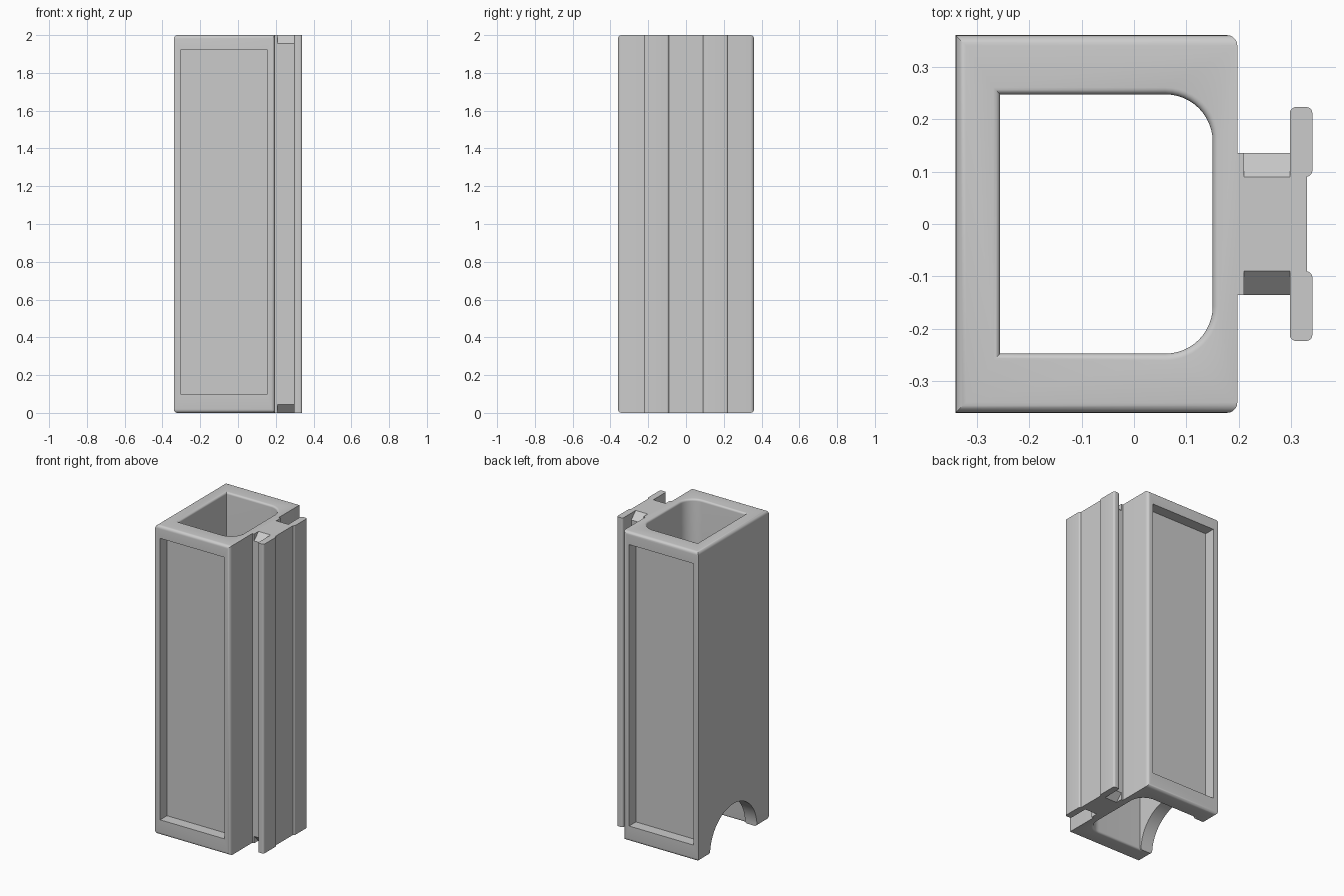
import bpy, bmesh, math
from mathutils import Vector

if "Cube" in bpy.data.objects:
    bpy.data.objects.remove(bpy.data.objects["Cube"])

H = 2.0
grey = bpy.data.materials.new("plain grey")
grey.use_nodes = True
grey.diffuse_color = (0.6, 0.6, 0.6, 1)
grey.node_tree.nodes["Principled BSDF"].inputs["Base Color"].default_value = (0.6, 0.6, 0.6, 1)


def finish(bm, name):
    bmesh.ops.recalc_face_normals(bm, faces=bm.faces)
    mesh = bpy.data.meshes.new(name)
    bm.to_mesh(mesh)
    bm.free()
    mesh.materials.append(grey)
    obj = bpy.data.objects.new(name, mesh)
    bpy.context.collection.objects.link(obj)
    return obj


def box(name, lo, hi, round_edge=None, radius=0.0):
    """Box between two corners; edges chosen by round_edge(a, b) are rounded."""
    lo, hi = Vector(lo), Vector(hi)
    bm = bmesh.new()
    bmesh.ops.create_cube(bm, size=1)
    for v in bm.verts:
        v.co = (lo + hi) / 2 + v.co * (hi - lo)
    if round_edge:
        edges = [e for e in bm.edges if round_edge(e.verts[0].co, e.verts[1].co)]
        bmesh.ops.bevel(bm, geom=edges, offset=radius, segments=5, profile=0.5, affect='EDGES')
    return finish(bm, name)


def loft(name, rings):
    """Closed solid through rings that all have the same point count."""
    bm = bmesh.new()
    loops = [[bm.verts.new(p) for p in ring] for ring in rings]
    n = len(loops[0])
    for a, b in zip(loops, loops[1:]):
        for i in range(n):
            j = (i + 1) % n
            bm.faces.new((a[i], a[j], b[j], b[i]))
    bm.faces.new(loops[0])
    bm.faces.new(loops[-1])
    return finish(bm, name)


def cut(target, cutter):
    mod = target.modifiers.new("cut", 'BOOLEAN')
    mod.operation = 'DIFFERENCE'
    mod.solver = 'EXACT'
    mod.object = cutter
    bpy.context.view_layer.objects.active = target
    bpy.ops.object.modifier_apply(modifier=mod.name)
    bpy.data.objects.remove(cutter)


def smooth(obj):
    bpy.ops.object.select_all(action='DESELECT')
    obj.select_set(True)
    bpy.context.view_layer.objects.active = obj
    bpy.ops.object.shade_smooth_by_angle(angle=math.radians(30))


# Main body: rounded rims on three sides, rounded uprights beside the rail
def body_edge(a, b):
    if abs(a.z - b.z) > 1:
        return a.x > 0
    return not (a.x > 0 and b.x > 0)


body = box("body", (-0.34, -0.36, 0), (0.197, 0.36, H), body_edge, 0.02)


# Through hole: D-shaped outline flaring at both mouths
def hole_outline(grow, z):
    r = 0.09 + grow
    pts = [(-0.255 - grow, 0.247 + grow, z), (-0.255 - grow, -0.247 - grow, z)]
    for side in (-1, 1):
        for k in range(13):
            t = math.pi / 2 * (k / 12 if side > 0 else k / 12 - 1)
            pts.append((0.06 + r * math.cos(t), side * 0.157 + r * math.sin(t), z))
    return pts


lip = 0.013
arc = [math.pi / 2 * k / 5 for k in range(6)]
upper = [(lip * (1 - math.cos(t)), H - lip + lip * math.sin(t)) for t in arc]
upper.append((lip, H + 0.1))
lower = [(g, H - z) for g, z in reversed(upper)]
cut(body, loft("hole_cutter", [hole_outline(g, z) for g, z in lower + upper]))

# Recessed panels on the front and back
for side in (-1, 1):
    ys = sorted((side * 0.29, side * 0.5))
    cut(body, box("panel_cutter", (-0.305, ys[0], 0.10), (0.155, ys[1], 1.92)))

# Arched opening at the foot of the wall opposite the rail
circle = [2 * math.pi * k / 64 for k in range(64)]
cut(body, loft("arch_cutter", [
    [(x, 0.24 * math.cos(t), 0.24 * math.sin(t)) for t in circle] for x in (-0.5, -0.15)]))
smooth(body)

# Rail: root strip, neck with sloped ends, centre strip
box("rail_root", (0.19, -0.135, 0), (0.21, 0.135, H))
neck = [(-0.09, 0), (0.09, 0), (0.135, 0.045), (0.135, H - 0.045),
        (0.09, H), (-0.09, H), (-0.135, H - 0.045), (-0.135, 0.045)]
loft("rail_neck", [[(x, y, z) for y, z in neck] for x in (0.21, 0.297)])
box("rail_centre", (0.297, -0.09, 0), (0.33, 0.09, H))


# Rail flanges with rounded uprights
def flange_edge(a, b):
    return abs(a.z - b.z) > 1 and not (a.x < 0.3 and abs(a.y) < 0.1)


for side, name in ((-1, "front_flange"), (1, "back_flange")):
    ys = sorted((side * 0.09, side * 0.223))
    smooth(box(name, (0.297, ys[0], 0), (0.34, ys[1], H), flange_edge, 0.012))
